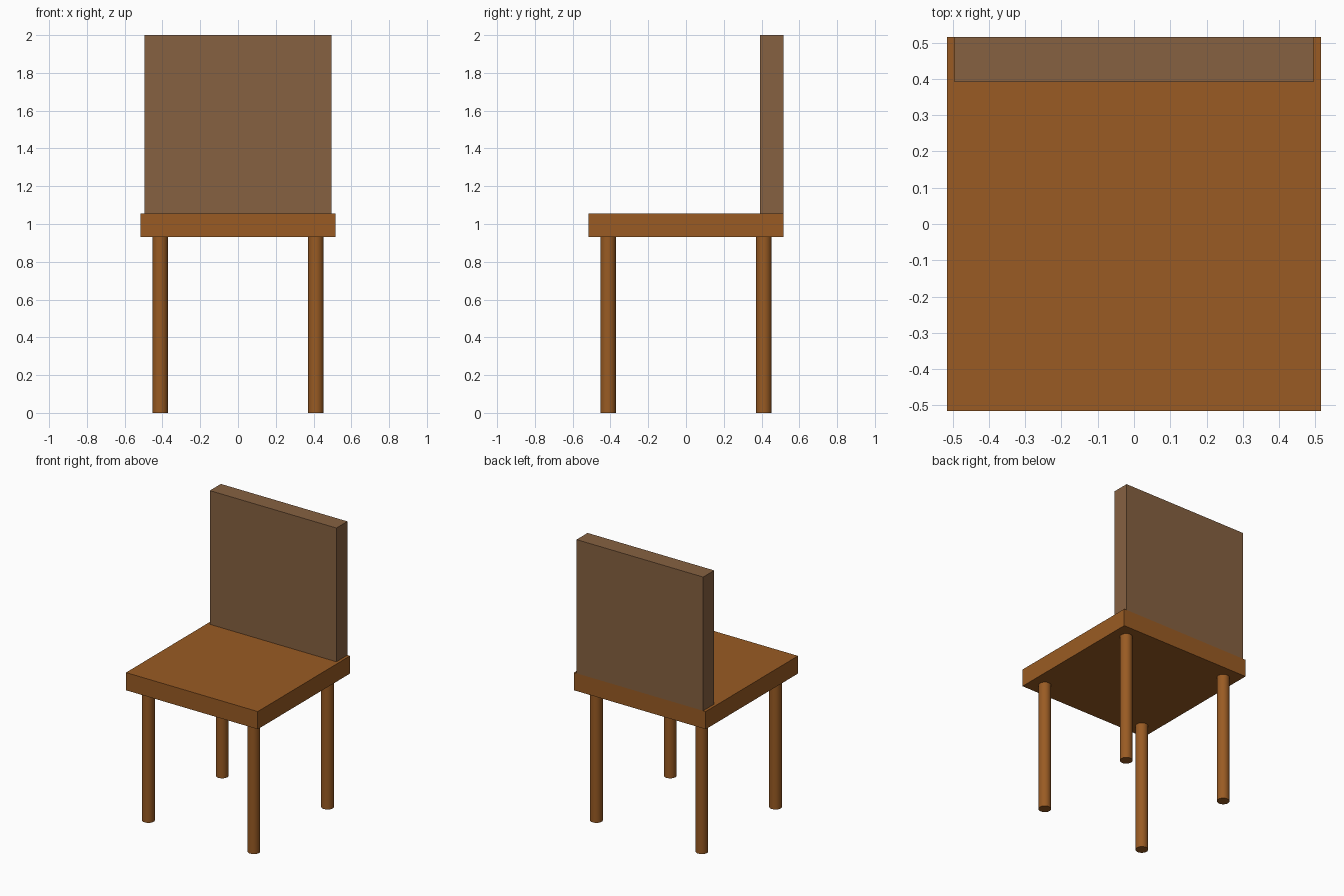
import bpy

if "Cube" in bpy.data.objects:
    bpy.data.objects.remove(bpy.data.objects["Cube"])


def make_material(name, color):
    mat = bpy.data.materials.new(name)
    mat.diffuse_color = (*color, 1.0)
    mat.use_nodes = True
    mat.node_tree.nodes["Principled BSDF"].inputs["Base Color"].default_value = mat.diffuse_color
    return mat


wood = make_material("warm_brown_wood", (0.32, 0.105, 0.017))
back_wood = make_material("dull_brown_wood", (0.24, 0.12, 0.053))


def box(name, low, high, mat):
    """Box spanning two opposite corners."""
    center = [(a + b) / 2 for a, b in zip(low, high)]
    bpy.ops.mesh.primitive_cube_add(size=1, location=center)
    obj = bpy.context.object
    obj.name = name
    obj.scale = [b - a for a, b in zip(low, high)]
    bpy.ops.object.transform_apply(location=False, rotation=False, scale=True)
    obj.data.materials.append(mat)


# Seat slab and upright backrest
box("seat", (-0.515, -0.515, 0.93), (0.515, 0.515, 1.055), wood)
box("backrest", (-0.495, 0.392, 1.055), (0.495, 0.515, 2.0), back_wood)

# Four round legs
LEG_HEIGHT = 0.93
for y_name, y in (("front", -0.412), ("back", 0.412)):
    for x_name, x in (("left", -0.412), ("right", 0.412)):
        bpy.ops.mesh.primitive_cylinder_add(
            vertices=32, radius=0.041, depth=LEG_HEIGHT,
            location=(x, y, LEG_HEIGHT / 2))
        leg = bpy.context.object
        leg.name = f"{y_name}_{x_name}_leg"
        leg.data.materials.append(wood)
        bpy.ops.object.shade_smooth_by_angle()
